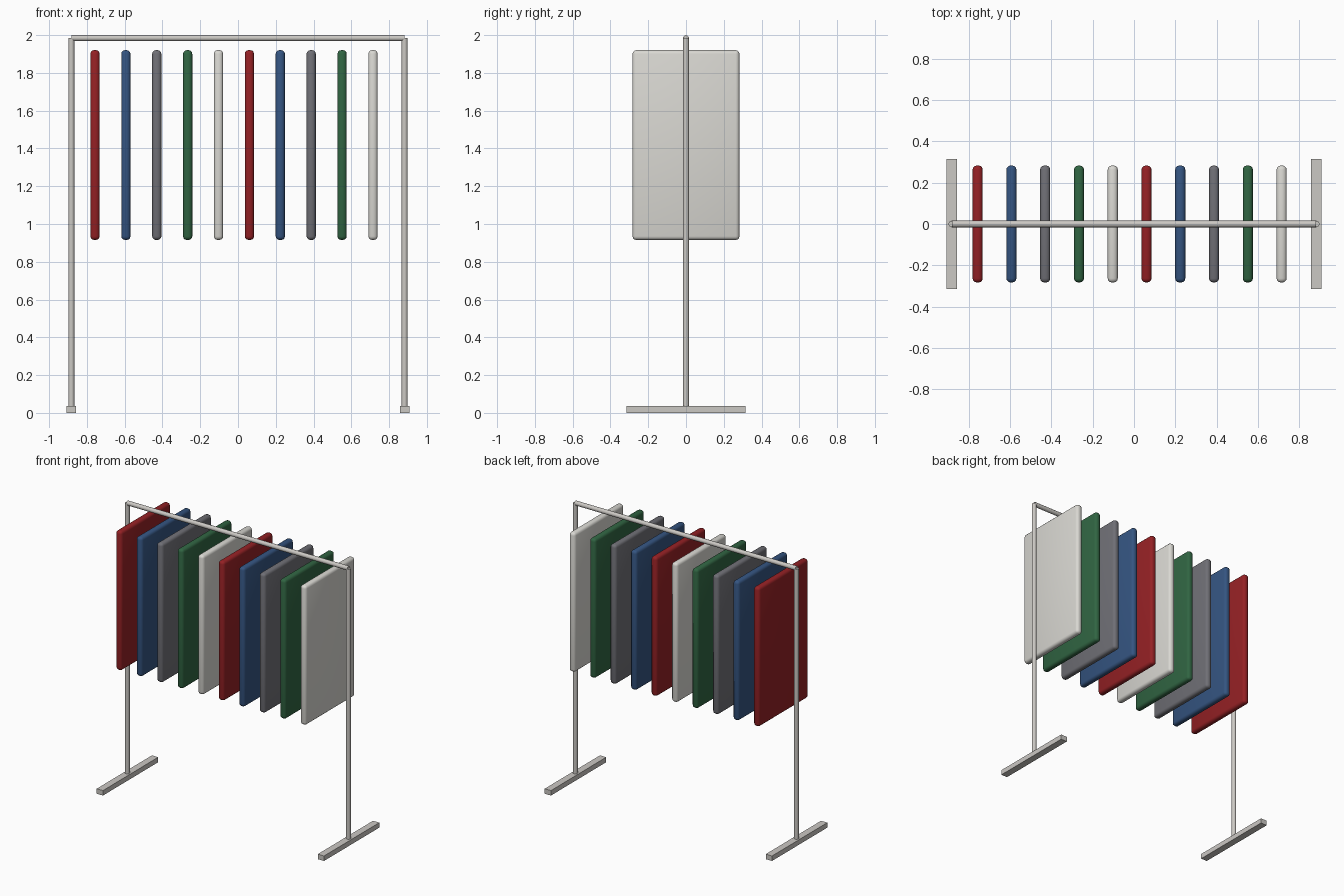
import bpy
import math

default = bpy.data.objects.get("Cube")
if default:
    bpy.data.objects.remove(default, do_unlink=True)


def material(name, rgb):
    m = bpy.data.materials.new(name)
    m.use_nodes = True
    m.diffuse_color = (*rgb, 1)
    m.node_tree.nodes["Principled BSDF"].inputs["Base Color"].default_value = (*rgb, 1)
    return m


metal = material("pale_metal", (0.60, 0.58, 0.55))
fabrics = [
    material("red_cloth", (0.30, 0.015, 0.018)),
    material("blue_cloth", (0.035, 0.09, 0.22)),
    material("grey_cloth", (0.16, 0.16, 0.18)),
    material("green_cloth", (0.03, 0.13, 0.055)),
    material("white_cloth", (0.70, 0.69, 0.65)),
]


def finish(obj, name, mat):
    obj.name = name
    obj.data.materials.append(mat)
    return obj


def box(name, center, size, mat, bevel=0):
    bpy.ops.mesh.primitive_cube_add(size=1, location=center)
    obj = finish(bpy.context.object, name, mat)
    obj.scale = size
    bpy.ops.object.transform_apply(location=False, rotation=False, scale=True)
    if bevel:
        mod = obj.modifiers.new("rounded_edges", 'BEVEL')
        mod.width = bevel
        mod.segments = 3
        bpy.ops.object.modifier_apply(modifier=mod.name)
        bpy.ops.object.shade_smooth_by_angle(angle=math.radians(35))
    return obj


def tube(name, center, length, mat, rotation=(0, 0, 0)):
    bpy.ops.mesh.primitive_cylinder_add(vertices=12, radius=TUBE_RADIUS, depth=length,
                                        location=center, rotation=rotation)
    finish(bpy.context.object, name, mat)
    bpy.ops.object.shade_smooth_by_angle(angle=math.radians(35))


TUBE_RADIUS = 0.016
POST_X = 0.882
RAIL_Z = 2 - TUBE_RADIUS
FOOT_HEIGHT = 0.036

# Upright posts on flat feet
for side, x in (("right", -POST_X), ("left", POST_X)):
    box(side + "_foot", (x, 0, FOOT_HEIGHT / 2), (0.05, 0.63, FOOT_HEIGHT), metal)
    tube(side + "_post", (x, 0, (FOOT_HEIGHT + RAIL_Z) / 2), RAIL_Z - FOOT_HEIGHT, metal)

# Top rail
tube("top_rail", (0, 0, RAIL_Z), 2 * POST_X, metal, (0, math.pi / 2, 0))

# Row of hanging garments in repeating colours
for i in range(10):
    box(f"garment_{i + 1}", (-0.757 + i * 0.1635, 0, 1.418), (0.049, 0.566, 1.005),
        fabrics[i % 5], bevel=0.02)
